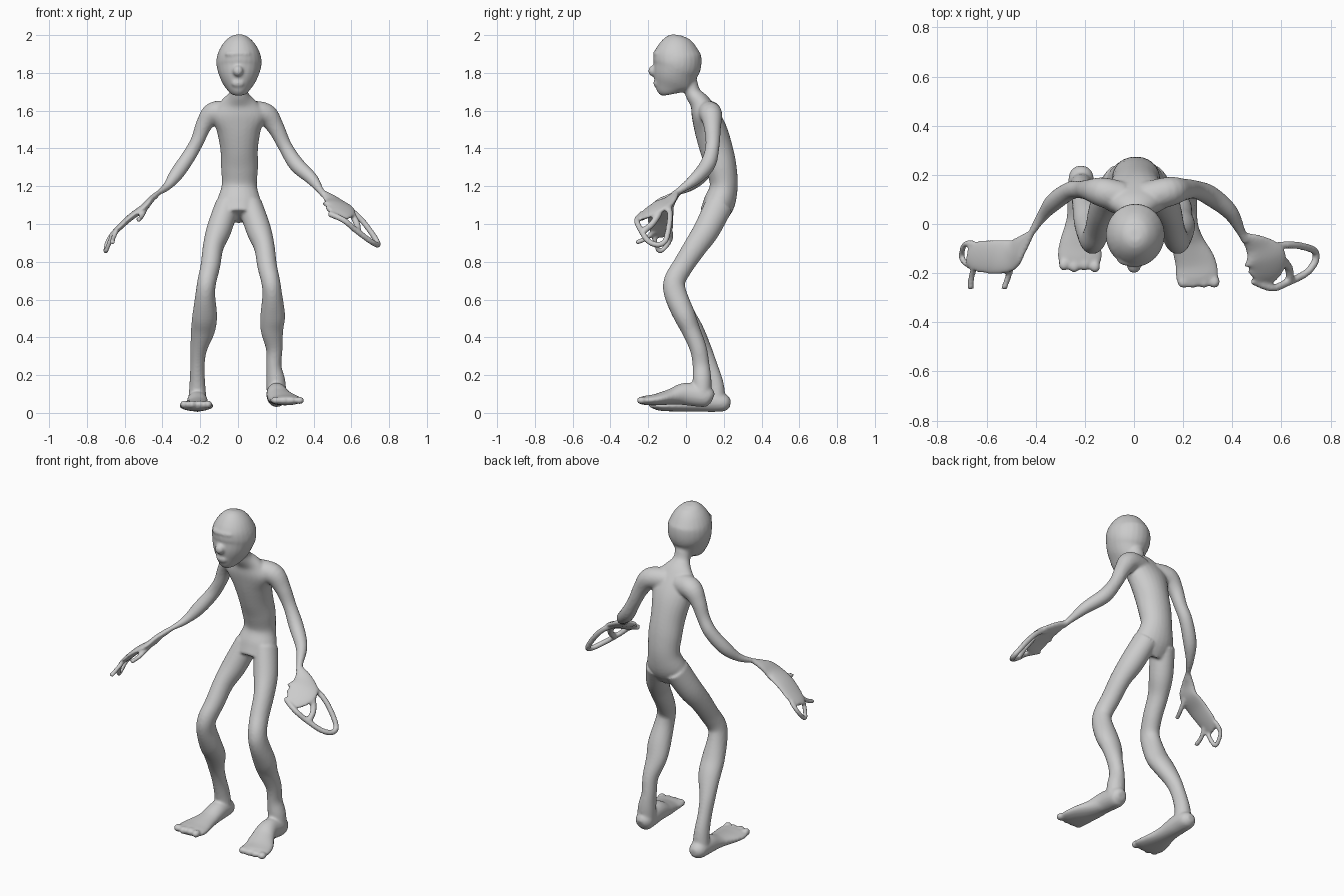
import bpy, bmesh, math
from mathutils import Vector

parts = []


def add_object(name, bm):
    bmesh.ops.recalc_face_normals(bm, faces=bm.faces)
    me = bpy.data.meshes.new(name)
    bm.to_mesh(me)
    bm.free()
    ob = bpy.data.objects.new(name, me)
    bpy.context.collection.objects.link(ob)
    parts.append(ob)


def spline(rows, steps=5):
    """Catmull-Rom interpolation of rows of numbers."""
    out = []
    for i in range(len(rows) - 1):
        p0, p1, p2 = rows[max(i - 1, 0)], rows[i], rows[i + 1]
        p3 = rows[min(i + 2, len(rows) - 1)]
        for s in range(steps):
            t = s / steps
            out.append([0.5 * (2*b + (c - a)*t + (2*a - 5*b + 4*c - d)*t*t
                               + (3*b - a - 3*c + d)*t**3)
                        for a, b, c, d in zip(p0, p1, p2, p3)])
    return out + [list(rows[-1])]


def loft(name, rows, ref=(1, 0, 0), sides=24):
    """Elliptical tube: rows are x, y, z, half width along ref, half depth."""
    rows = spline([r if len(r) == 5 else (*r, r[3]) for r in rows])
    pts = [Vector(r[:3]) for r in rows]
    bm, rings = bmesh.new(), []
    for i, r in enumerate(rows):
        t = (pts[min(i + 1, len(pts) - 1)] - pts[max(i - 1, 0)]).normalized()
        u = Vector(ref)
        u = (u - t * u.dot(t)).normalized()
        v = t.cross(u)
        rings.append([bm.verts.new(pts[i] + u * (r[3] * math.cos(a)) + v * (r[4] * math.sin(a)))
                      for a in (2 * math.pi * k / sides for k in range(sides))])
    for a, b in zip(rings, rings[1:]):
        for k in range(sides):
            n = (k + 1) % sides
            bm.faces.new((a[k], a[n], b[n], b[k]))
    bm.faces.new(rings[0])
    bm.faces.new(rings[-1])
    add_object(name, bm)


def blob(name, loc, size):
    bm = bmesh.new()
    bmesh.ops.create_icosphere(bm, subdivisions=3, radius=1)
    for v in bm.verts:
        v.co = Vector(loc) + Vector([c * s for c, s in zip(v.co, size)])
    add_object(name, bm)


def strand(name, points, r=0.013):
    loft(name, [(*p, r) for p in points], ref=(0.3, 0.4, 1), sides=12)


# Head with nose, brow and lips
loft("head", [(.005, -.043, 2.0, .025, .025), (.005, -.045, 1.985, .055, .062),
              (.005, -.047, 1.95, .088, .096), (.005, -.048, 1.9, .113, .124),
              (.005, -.045, 1.85, .12, .127), (.004, -.055, 1.8, .109, .118),
              (.003, -.06, 1.75, .088, .106), (.003, -.063, 1.712, .062, .094),
              (.003, -.06, 1.69, .04, .065)])
blob("nose", (0, -.172, 1.81), (.028, .028, .03))
blob("brow", (0, -.145, 1.9), (.07, .03, .022))
blob("lips", (0, -.155, 1.745), (.035, .018, .022))

# Torso from neck to hips
loft("torso", [(.004, .02, 1.75, .045, .04), (.004, .038, 1.69, .052, .042),
               (.003, .075, 1.64, .10, .055), (.003, .1, 1.58, .145, .072),
               (.004, .13, 1.5, .118, .085), (.006, .16, 1.4, .1, .087),
               (.008, .187, 1.3, .098, .081), (.007, .2, 1.2, .094, .074),
               (.005, .175, 1.11, .118, .083), (.005, .135, 1.04, .1, .07)])

# Legs share the thighs and differ below the knee
thigh = [(.06, .175, 1.1, .065, .075), (.105, .11, .97, .066, .07), (.135, .05, .88, .055, .062),
         (.15, -.015, .78, .052, .056), (.168, -.06, .7, .05, .057),
         (.177, -.056, .63, .052, .06), (.18, -.01, .52, .065, .058)]
shins = {-1: [(-.185, .04, .44, .064, .053), (-.208, .09, .34, .045, .045),
              (-.215, .125, .25, .038, .042), (-.215, .155, .15, .042, .045),
              (-.215, .165, .06, .05, .045)],
         1: [(.18, .025, .44, .06, .05), (.192, .065, .34, .044, .045),
             (.19, .08, .25, .04, .045), (.2, .085, .17, .05, .05),
             (.205, .085, .09, .053, .048)]}
for side, label in ((-1, "left"), (1, "right")):
    loft(label + "_leg", [(side * x + .004, *r) for x, *r in thigh] + shins[side])

# Feet
loft("left_foot", [(-.215, .235, .05, .02, .02), (-.215, .205, .053, .048, .045),
                   (-.215, .12, .06, .055, .055), (-.215, .02, .045, .06, .038),
                   (-.22, -.08, .038, .085, .03), (-.22, -.14, .038, .09, .026),
                   (-.22, -.175, .042, .07, .018)])
loft("right_foot", [(.205, .142, .075, .025, .025), (.205, .11, .085, .05, .055),
                    (.205, 0, .1, .055, .06), (.22, -.08, .085, .068, .042),
                    (.25, -.16, .07, .084, .03), (.258, -.22, .066, .086, .024),
                    (.262, -.252, .066, .065, .014)])
for k in range(4):
    blob("left_toe", (-.285 + k * .042, -.165 - .008 * (k % 2), .045), (.022, .025, .022))
    blob("right_toe", (.2 + k * .042, -.235, .066), (.024, .026, .02))

# Arms
loft("left_arm", [(-.05, .11, 1.59, .062), (-.13, .13, 1.585, .06), (-.18, .138, 1.525, .044),
                  (-.215, .14, 1.44, .036), (-.26, .135, 1.36, .037), (-.325, .09, 1.265, .037),
                  (-.375, .03, 1.2, .023), (-.42, -.04, 1.165, .014), (-.44, -.065, 1.145, .016)],
     ref=(0, 1, 0))
loft("right_arm", [(.05, .11, 1.59, .062), (.145, .132, 1.58, .06), (.2, .14, 1.51, .045),
                   (.25, .14, 1.41, .037), (.31, .115, 1.315, .041), (.39, .05, 1.24, .033),
                   (.435, -.03, 1.18, .019), (.455, -.065, 1.155, .019)], ref=(0, 1, 0))

# Left hand: palm and fingers
loft("left_palm", [(-.42, -.04, 1.165, .016, .014), (-.46, -.085, 1.13, .04, .017),
                   (-.5, -.125, 1.085, .065, .02), (-.57, -.135, 1.035, .07, .018),
                   (-.64, -.13, .97, .064, .015), (-.675, -.12, .935, .045, .012)], ref=(0, 1, 0))
strand("left_thumb", [(-.49, -.15, 1.08), (-.51, -.21, 1.04), (-.53, -.265, 1.02)])
strand("left_finger", [(-.64, -.16, .97), (-.66, -.21, .925), (-.665, -.265, .9)])
strand("left_loop_finger", [(-.65, -.08, .96), (-.69, -.085, .91), (-.7, -.14, .855),
                            (-.67, -.17, .93)])

# Right hand: palm and a ring of joined fingers
loft("right_palm", [(.45, -.05, 1.165, .018, .015), (.5, -.09, 1.125, .055, .019),
                    (.53, -.14, 1.095, .092, .021), (.525, -.19, 1.07, .085, .018),
                    (.49, -.222, 1.06, .05, .014)], ref=(1, 0, -.35))
strand("right_ring", [(.55, -.095, 1.1), (.62, -.085, 1.055), (.68, -.09, .99), (.735, -.11, .91),
                      (.738, -.15, .89), (.7, -.2, .91), (.62, -.24, .97), (.56, -.26, 1.02),
                      (.48, -.23, 1.055)], .016)
strand("right_finger", [(.6, -.14, 1.06), (.63, -.18, 1.0), (.635, -.23, .96)], .018)

# Fuse the parts into one smooth skin
bpy.ops.object.select_all(action='DESELECT')
for ob in parts:
    ob.select_set(True)
body = next(o for o in parts if o.name == "torso")
bpy.context.view_layer.objects.active = body
bpy.ops.object.join()
body.name = "figure_body"
remesh = body.modifiers.new("fuse", 'REMESH')
remesh.mode = 'VOXEL'
remesh.voxel_size = 0.0075
remesh.use_smooth_shade = True
smooth = body.modifiers.new("soften", 'SMOOTH')
smooth.factor = 0.5
smooth.iterations = 6
